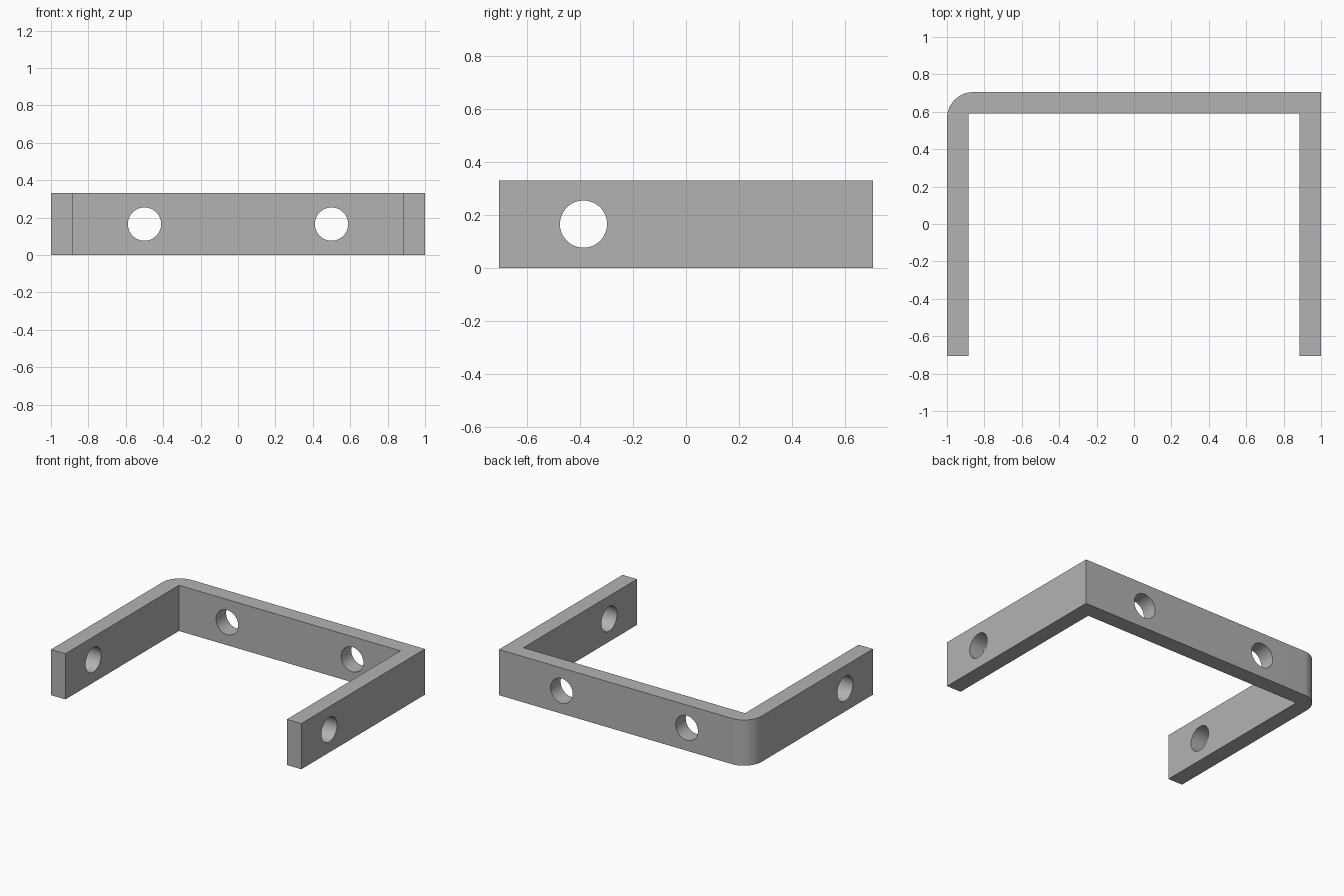
import bpy, bmesh, math
from mathutils import Matrix, Vector

cube = bpy.data.objects.get("Cube")
if cube:
    bpy.data.objects.remove(cube, do_unlink=True)

HALF_X, HALF_Y, HEIGHT = 1.0, 0.705, 0.33
WALL, CORNER_R, HOLE_R = 0.115, 0.14, 0.089

grey = bpy.data.materials.new("plain grey")
grey.use_nodes = True
colour = (0.45, 0.45, 0.45, 1)
grey.diffuse_color = colour
grey.node_tree.nodes["Principled BSDF"].inputs["Base Color"].default_value = colour


def make_object(name, bm):
    bmesh.ops.recalc_face_normals(bm, faces=bm.faces)
    mesh = bpy.data.meshes.new(name)
    bm.to_mesh(mesh)
    bm.free()
    mesh.materials.append(grey)
    obj = bpy.data.objects.new(name, mesh)
    bpy.context.collection.objects.link(obj)
    return obj


# U-shaped bracket: outline with one rounded outer corner, extruded upward
ix, iy = HALF_X - WALL, HALF_Y - WALL
outline = [(-ix, -HALF_Y), (-ix, iy), (ix, iy), (ix, -HALF_Y),
           (HALF_X, -HALF_Y), (HALF_X, HALF_Y)]
STEPS = 16
for i in range(STEPS + 1):
    a = math.pi / 2 * (1 + i / STEPS)
    outline.append((-HALF_X + CORNER_R + CORNER_R * math.cos(a),
                    HALF_Y - CORNER_R + CORNER_R * math.sin(a)))
outline.append((-HALF_X, -HALF_Y))

bm = bmesh.new()
base = bm.faces.new([bm.verts.new((x, y, 0)) for x, y in outline])
extruded = bmesh.ops.extrude_face_region(bm, geom=[base], use_keep_orig=True)
bmesh.ops.translate(bm, vec=(0, 0, HEIGHT),
                    verts=[v for v in extruded["geom"] if isinstance(v, bmesh.types.BMVert)])
bracket = make_object("bracket", bm)

# Bolt holes: two through the back wall, one through each arm
bm = bmesh.new()
holes = [(Vector((s * 0.5, HALF_Y - WALL / 2, HEIGHT / 2)), "X") for s in (-1, 1)]
holes += [(Vector((s * (HALF_X - WALL / 2), -0.387, HEIGHT / 2)), "Y") for s in (-1, 1)]
for centre, axis in holes:
    bmesh.ops.create_cone(bm, cap_ends=True, segments=48, radius1=HOLE_R, radius2=HOLE_R,
                          depth=WALL * 2,
                          matrix=Matrix.Translation(centre) @ Matrix.Rotation(math.pi / 2, 4, axis))
cutter = make_object("hole_cutter", bm)
cutter.hide_render = True
cutter.hide_viewport = False

cut = bracket.modifiers.new("bolt holes", "BOOLEAN")
cut.operation = "DIFFERENCE"
cut.solver = "EXACT"
cut.object = cutter

# Apply the cut, then shade curved walls smoothly with sharp edges kept
bpy.ops.object.select_all(action="DESELECT")
bracket.select_set(True)
bpy.context.view_layer.objects.active = bracket
bpy.ops.object.modifier_apply(modifier=cut.name)
bpy.data.objects.remove(cutter, do_unlink=True)
bpy.ops.object.shade_smooth_by_angle(angle=math.radians(30))
